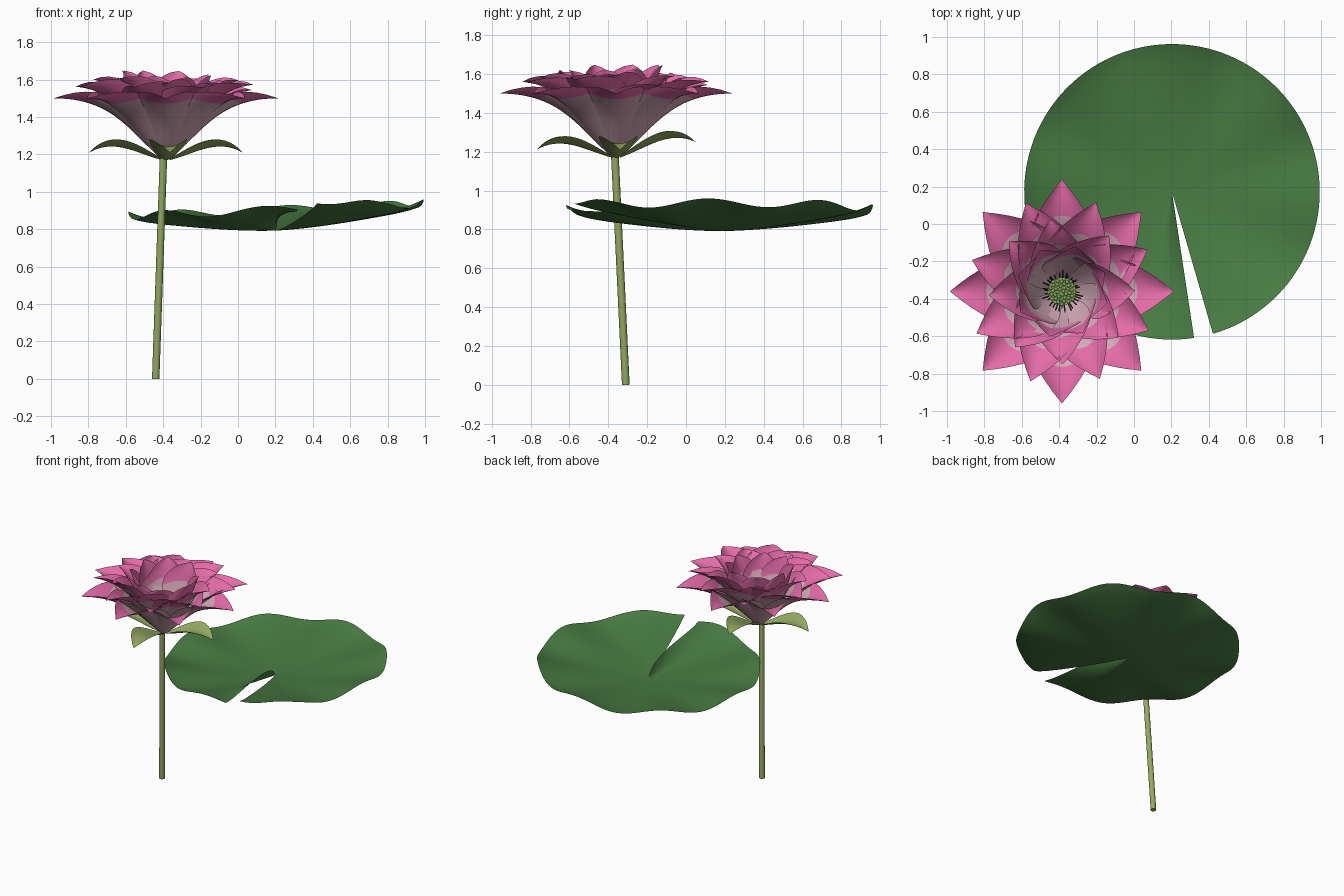
import bpy, bmesh, math, random
from mathutils import Vector, Matrix

random.seed(4)
if "Cube" in bpy.data.objects:
    bpy.data.objects.remove(bpy.data.objects["Cube"])


def material(name, rgb):
    m = bpy.data.materials.new(name)
    m.use_nodes = True
    m.diffuse_color = (*rgb, 1)
    m.node_tree.nodes["Principled BSDF"].inputs["Base Color"].default_value = (*rgb, 1)
    return m


PINK = material("petal pink", (0.78, 0.15, 0.39))
PALE = material("pale petal base", (0.66, 0.40, 0.48))
LEAF = material("leaf green", (0.065, 0.2, 0.055))
STEM = material("stem green", (0.30, 0.40, 0.12))
POD = material("seed green", (0.27, 0.42, 0.12))
DARK = material("dark stamen green", (0.03, 0.05, 0.02))

FLOWER = Vector((-0.385, -0.36, 0))


def finish(bm, name, mats, angle=50):
    bmesh.ops.remove_doubles(bm, verts=bm.verts, dist=0.0002)
    me = bpy.data.meshes.new(name)
    bm.to_mesh(me)
    bm.free()
    ob = bpy.data.objects.new(name, me)
    bpy.context.collection.objects.link(ob)
    for m in mats:
        me.materials.append(m)
    bpy.context.view_layer.objects.active = ob
    ob.select_set(True)
    bpy.ops.object.shade_smooth_by_angle(angle=math.radians(angle))
    ob.select_set(False)


def sheet(rows, cols, point, rule=lambda i: 0):
    """Grid surface from point(s, t), with one material index per row."""
    bm = bmesh.new()
    grid = [[bm.verts.new(point(i / rows, j / cols)) for j in range(cols + 1)]
            for i in range(rows + 1)]
    for i in range(rows):
        for j in range(cols):
            f = bm.faces.new((grid[i][j], grid[i + 1][j], grid[i + 1][j + 1], grid[i][j + 1]))
            f.material_index = rule(i / rows)
    return bm


def bezier(p, u):
    k = 1 - u
    c = (k ** 3, 3 * k * k * u, 3 * k * u * u, u ** 3)
    d = (-3 * k * k, 3 * k * k - 6 * k * u, 6 * k * u - 3 * u * u, 3 * u * u)
    pos = [sum(a * q[n] for a, q in zip(c, p)) for n in (0, 1)]
    tan = Vector([sum(a * q[n] for a, q in zip(d, p)) for n in (0, 1)]).normalized()
    return pos, tan


def petal(name, profile, half_width, cup, angle, mats, split=1.0, lift=0.0, roll=0.0):
    turn = Matrix.Rotation(angle, 3, "Z")

    def point(s, t):
        v = 2 * t - 1
        u = s - .15 * v * v * 4 * s * (1 - s)
        (r, z), tan = bezier(profile, u)
        if u < 0.6:
            w = half_width * (0.2 + 0.8 * math.sin(u / 0.6 * math.pi / 2))
        else:
            w = half_width * (1 - ((u - 0.6) / 0.4) ** 1.7)
        rise = (cup * v * v + roll * v) * w
        p = Vector((r - tan.y * rise, v * w, z + tan.x * rise + lift * u))
        return turn @ p + FLOWER

    finish(sheet(24, 10, point, lambda s: int(s > split - .01)), name, mats)


# Petal whorls, outside in: profile (radius, height), half width, cup, offset, colour split
WHORLS = {
    "outer_petal": ([(.03, 1.18), (.2, 1.33), (.29, 1.5), (.6, 1.50)], .18, .45, 0, .75),
    "second_petal": ([(.03, 1.19), (.17, 1.34), (.25, 1.53), (.51, 1.55)], .16, .45, .5, .71),
    "third_petal": ([(.03, 1.2), (.16, 1.3), (.21, 1.56), (.39, 1.58)], .15, .45, .1, .67),
    "inner_petal": ([(.03, 1.21), (.18, 1.25), (.2, 1.55), (.25, 1.62)], .14, .4, .6, .67),
}
for name, (profile, width, cup, offset, split) in WHORLS.items():
    loose = 1 if offset else 0
    for n in range(8):
        petal(f"{name}_{n + 1}", profile, width, cup,
              (n + offset) * math.pi / 4 + loose * random.uniform(-.08, .08), [PALE, PINK], split,
              lift=loose * random.uniform(-.01, .03), roll=loose * random.uniform(.05, .3))

# Four spreading, cupped sepals
for n in range(4):
    petal(f"sepal_{n + 1}", [(.02, 1.17), (.15, 1.2), (.27, 1.29), (.41, 1.21)],
          .1, .4, n * math.pi / 2 + .05, [STEM], lift=.04 if n == 1 else 0)


def rod(bm, a, b, r1, r2, sides):
    a, b = Vector(a), Vector(b)
    spin = (b - a).to_track_quat("Z", "Y").to_matrix().to_4x4()
    bmesh.ops.create_cone(bm, cap_ends=True, segments=sides, radius1=r1, radius2=r2,
                          depth=(b - a).length,
                          matrix=Matrix.Translation((a + b) / 2) @ spin)


# Leaning stem
bm = bmesh.new()
rod(bm, (-.44, -.31, 0), (-.398, -.367, 1.2), .02, .02, 16)
finish(bm, "stem", [STEM])

# Seed pod with a spiral of seeds
TOP = 1.37
bm = bmesh.new()
rod(bm, FLOWER + Vector((0, 0, 1.2)), FLOWER + Vector((0, 0, TOP)), .03, .075, 24)
for n in range(40):
    r, a = .073 * math.sqrt((n + .5) / 40), n * 2.39996
    spot = FLOWER + Vector((r * math.cos(a), r * math.sin(a), TOP))
    bmesh.ops.create_icosphere(bm, subdivisions=1, radius=.011, matrix=Matrix.Translation(spot))
finish(bm, "seed_pod", [POD])

# Stamens around the pod
bm = bmesh.new()
for n in range(32):
    a = n * math.tau / 32 + random.uniform(-.08, .08)
    out = Vector((math.cos(a), math.sin(a), 0))
    reach = random.uniform(.085, .115)
    rod(bm, FLOWER + out * .04 + Vector((0, 0, 1.25)),
        FLOWER + out * reach + Vector((0, 0, TOP)), .004, .004, 5)
finish(bm, "stamens", [DARK])

# Notched lily pad with a wavy, rising rim; one notch edge curls up near the heart
START, END = math.radians(-73.9), math.radians(278.6)


def pad_point(s, t):
    a = START + (END - START) * t
    r = .79 * s
    x, y = r * math.cos(a), r * math.sin(a)
    wave = .022 * math.cos(8 * a + .6) * s ** 3
    curl = .085 * math.sin(math.pi * s ** .55) * max(0, (t - .93) / .07) ** 2
    edge = .045 * s * max(0, (.08 - t) / .08)
    z = .793 + .1 * s ** 1.7 + .033 * s * math.cos(a) + wave + curl + edge + .012 * s ** 14
    return Vector((.203 + x, .172 + y, z))


finish(sheet(28, 120, pad_point), "lily_pad", [LEAF], 80)
